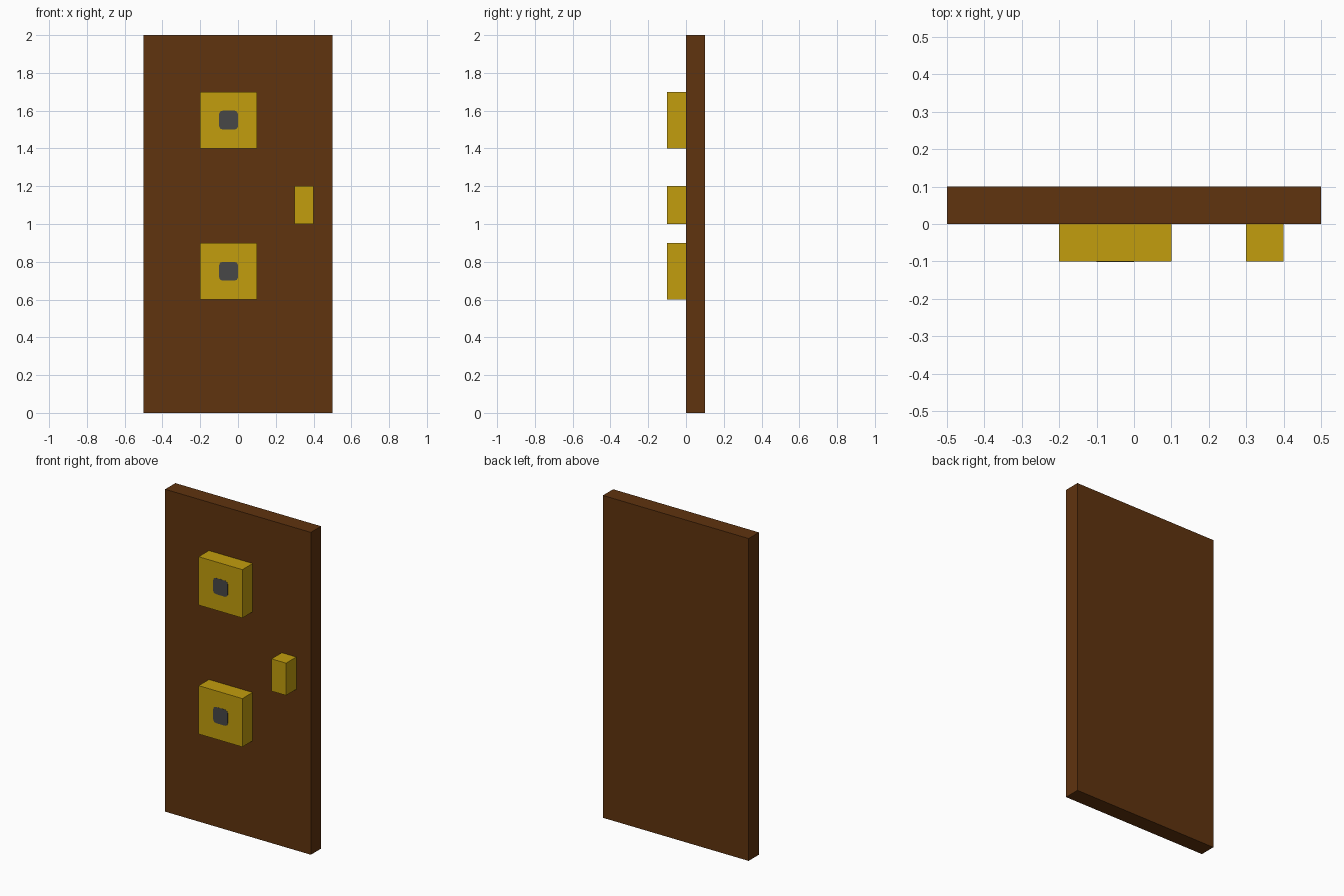
import bpy
import bmesh
from mathutils import Matrix

cube = bpy.data.objects.get("Cube")
if cube:
    bpy.data.objects.remove(cube, do_unlink=True)


def material(name, colour):
    mat = bpy.data.materials.new(name)
    mat.use_nodes = True
    mat.diffuse_color = (*colour, 1)
    mat.node_tree.nodes["Principled BSDF"].inputs["Base Color"].default_value = (*colour, 1)
    return mat


brown = material("brown wood", (0.115, 0.033, 0.0045))
gold = material("gold", (0.54, 0.34, 0.004))
grey = material("dark grey", (0.063, 0.063, 0.063))


def box(name, low, high, mat, corner=0.0):
    """Box between two corners; corner clips the edges running along y."""
    size = [h - l for l, h in zip(low, high)]
    centre = [(h + l) / 2 for l, h in zip(low, high)]
    bm = bmesh.new()
    bmesh.ops.create_cube(bm, size=1, matrix=Matrix.Diagonal((*size, 1)))
    if corner:
        edges = [e for e in bm.edges
                 if abs(e.verts[0].co.y - e.verts[1].co.y) > size[1] / 2]
        bmesh.ops.bevel(bm, geom=edges, offset=corner, segments=2,
                        profile=0.5, affect='EDGES')
    mesh = bpy.data.meshes.new(name)
    bm.to_mesh(mesh)
    bm.free()
    mesh.materials.append(mat)
    obj = bpy.data.objects.new(name, mesh)
    obj.location = centre
    bpy.context.collection.objects.link(obj)
    return obj


# Door slab and handle
box("door_panel", (-0.5, 0, 0), (0.5, 0.1, 2), brown)
box("door_handle", (0.3, -0.1, 1.0), (0.4, 0, 1.2), gold)

# Two square bosses, each with a dark centre plate
for label, z in (("lower", 0.6), ("upper", 1.4)):
    box(label + "_boss", (-0.2, -0.1, z), (0.1, 0, z + 0.3), gold)
    box(label + "_boss_centre", (-0.1, -0.101, z + 0.1), (0, -0.097, z + 0.2),
        grey, corner=0.018)
